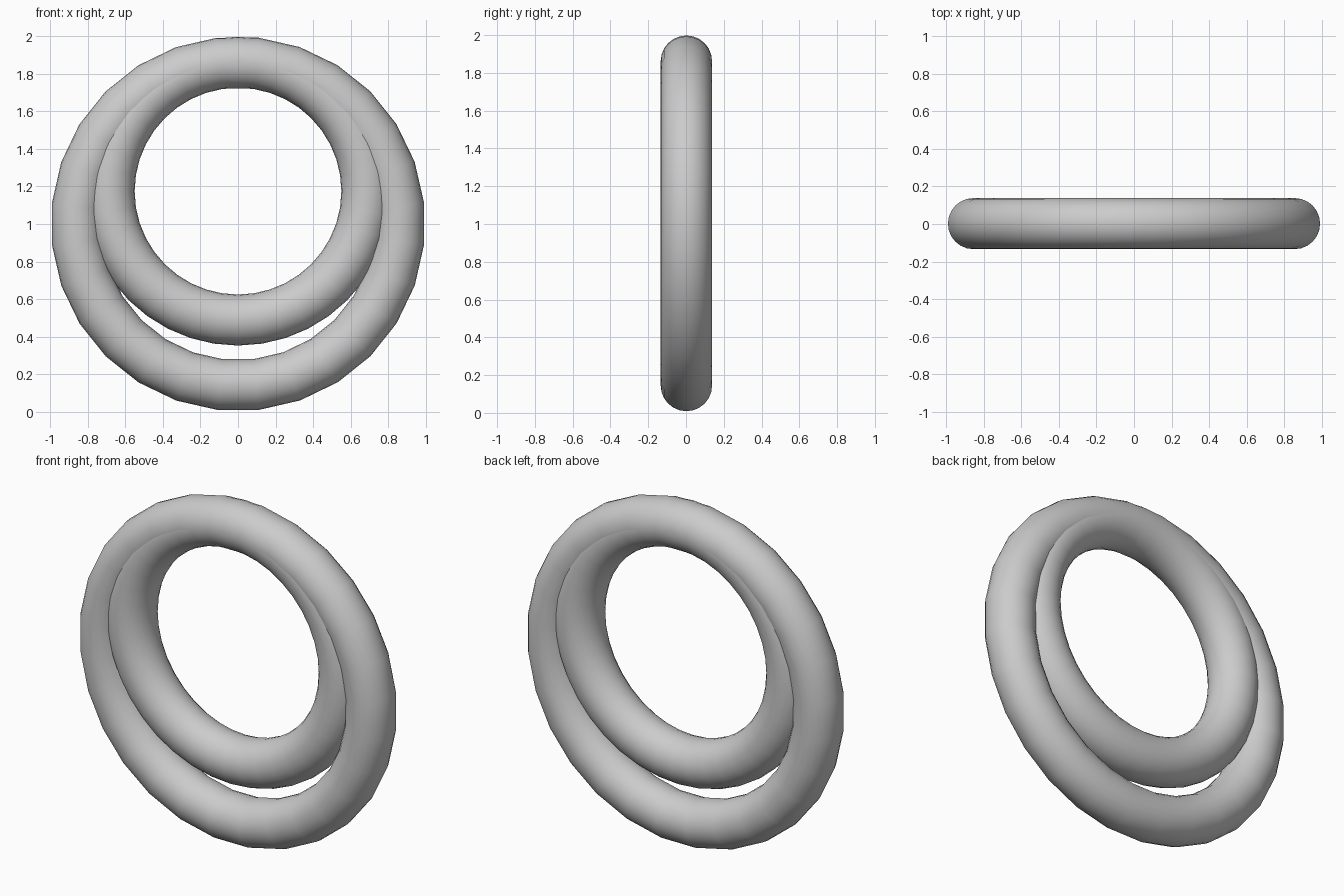
import bpy, math

if "Cube" in bpy.data.objects:
    bpy.data.objects.remove(bpy.data.objects["Cube"])

TUBE = 0.136  # both rings share the same tube radius


def ring(name, major, z, segments, turn):
    # Upright torus in the xz plane, turned about its own axis
    bpy.ops.mesh.primitive_torus_add(
        major_radius=major, minor_radius=TUBE,
        major_segments=segments, minor_segments=24,
        location=(0, 0.002, z))
    obj = bpy.context.object
    obj.name = name
    # bake the in-plane turn first, then stand the ring up
    obj.rotation_euler = (math.radians(90), 0, math.radians(0))
    for v in obj.data.vertices:
        x, y = v.co.x, v.co.y
        c, s = math.cos(turn), math.sin(turn)
        v.co.x, v.co.y = c * x - s * y, s * x + c * y
    bpy.ops.object.transform_apply(location=True, rotation=True, scale=True)
    bpy.ops.object.shade_smooth()
    return obj


# Large outer ring
ring("outer_ring", 0.862, 1.001, 28, math.radians(6.5))

# Smaller ring meeting the outer one at the top
ring("inner_ring", 0.687, 1.175, 40, 0)
